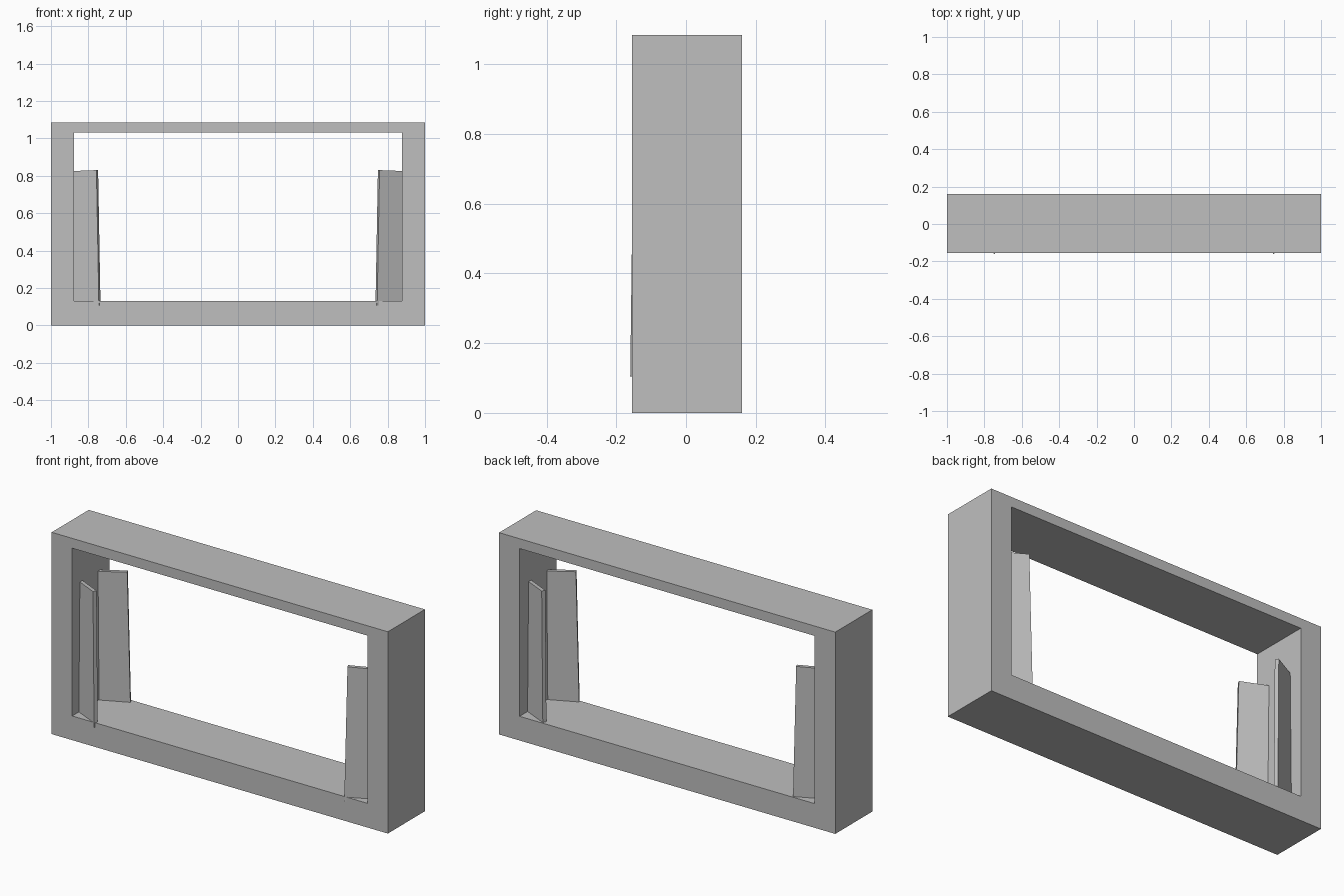
import bpy
import bmesh
from mathutils import Vector

cube = bpy.data.objects.get("Cube")
if cube:
    bpy.data.objects.remove(cube, do_unlink=True)

grey = bpy.data.materials.new("light_grey")
grey.use_nodes = True
colour = (0.52, 0.52, 0.52, 1)
grey.diffuse_color = colour
grey.node_tree.nodes["Principled BSDF"].inputs["Base Color"].default_value = colour


def extrude_sheet(name, faces, offset):
    """Build flat faces, then extrude them by offset into a closed solid."""
    bm = bmesh.new()
    for points in faces:
        bm.faces.new([bm.verts.new(p) for p in points])
    bmesh.ops.remove_doubles(bm, verts=bm.verts, dist=1e-5)
    sheet = bm.faces[:]
    result = bmesh.ops.extrude_face_region(bm, geom=sheet, use_keep_orig=True)
    moved = [v for v in result["geom"] if isinstance(v, bmesh.types.BMVert)]
    bmesh.ops.translate(bm, verts=moved, vec=Vector(offset))
    bmesh.ops.recalc_face_normals(bm, faces=bm.faces)
    mesh = bpy.data.meshes.new(name)
    bm.to_mesh(mesh)
    bm.free()
    mesh.materials.append(grey)
    obj = bpy.data.objects.new(name, mesh)
    bpy.context.collection.objects.link(obj)
    return obj


def rectangle(x0, x1, z0, z1, y):
    return [(x0, y, z0), (x1, y, z0), (x1, y, z1), (x0, y, z1)]


# Deep rectangular frame: a ring of four mitred faces pushed back
front, back = -0.155, 0.16
outer = rectangle(-1, 1, 0, 1.085, front)
inner = rectangle(-0.878, 0.878, 0.13, 1.032, front)
ring = [(outer[i], outer[(i + 1) % 4], inner[(i + 1) % 4], inner[i]) for i in range(4)]
extrude_sheet("frame", ring, (0, back - front, 0))

# Splayed, slightly leaning panels on both jambs, front and back
for name, side in (("front_panels", 1), ("back_panels", -1)):
    corners = [(-0.885, -0.092, 0.105), (-0.744, -0.157, 0.105),
               (-0.757, -0.148, 0.83), (-0.885, -0.083, 0.825)]
    sheet = [(x, y * side, z) for x, y, z in corners]
    panels = extrude_sheet(name, [sheet], (0.009, 0.018 * side, 0))
    panels.location.y = -0.003
    mirror = panels.modifiers.new("other_side", 'MIRROR')
    mirror.use_axis[0] = True
    mirror.use_mirror_merge = False
